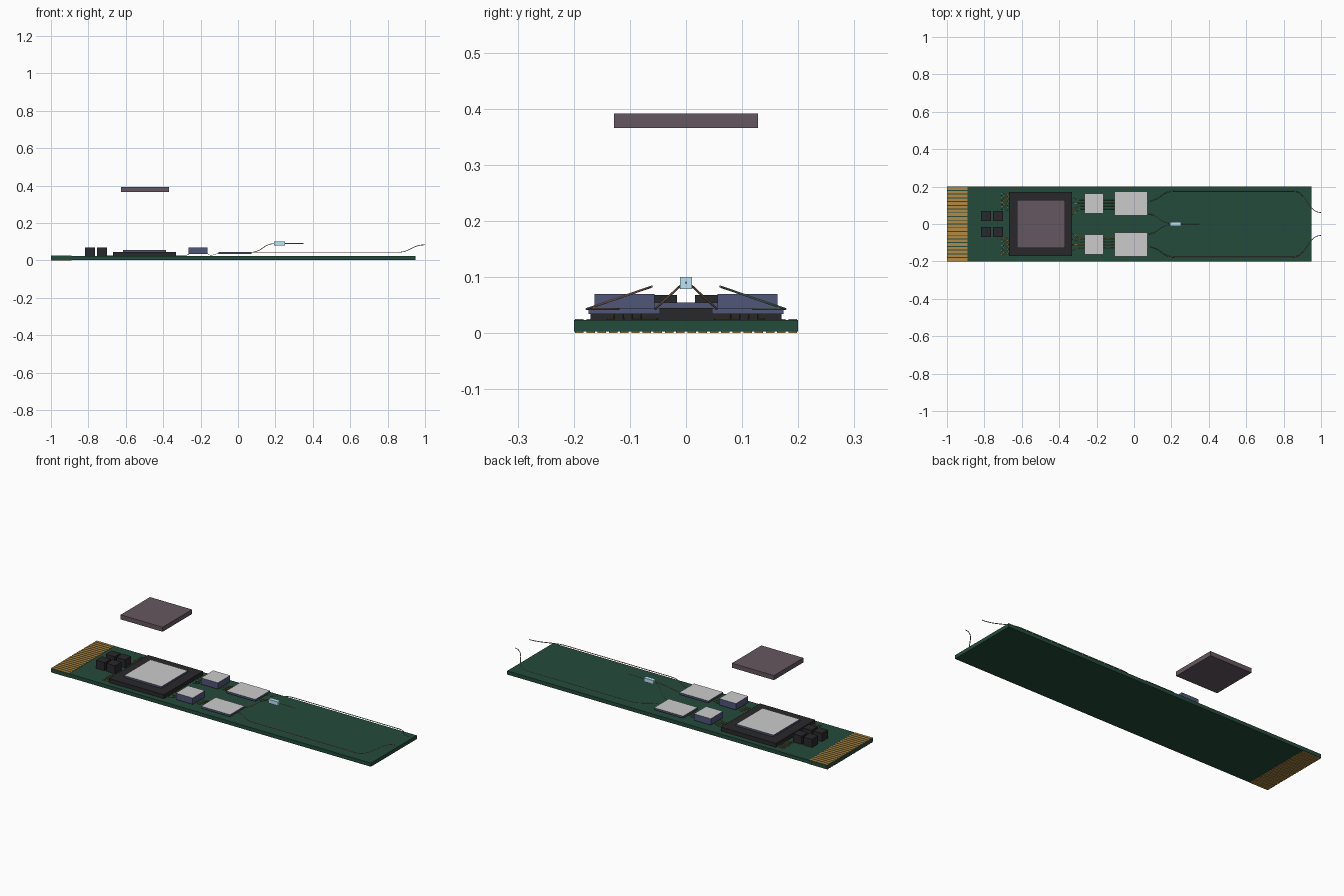
import bpy, bmesh
from mathutils import Vector

if "Cube" in bpy.data.objects:
    bpy.data.objects.remove(bpy.data.objects["Cube"])


def material(name, rgb):
    m = bpy.data.materials.new(name)
    m.diffuse_color = (*rgb, 1)
    m.use_nodes = True
    m.node_tree.nodes["Principled BSDF"].inputs["Base Color"].default_value = m.diffuse_color
    return m


GREEN = material("board_green", (0.018, 0.07, 0.045))
GOLD = material("gold", (0.45, 0.26, 0.06))
BLACK = material("black_package", (0.022, 0.022, 0.025))
BLUE = material("blue_silicon", (0.08, 0.095, 0.19))
METAL = material("grey_top", (0.8, 0.8, 0.8))
LID = material("lid", (0.13, 0.095, 0.115))
SKY = material("pale_blue", (0.5, 0.78, 0.9))
PINK = material("fibre_pink", (0.5, 0.27, 0.22))
JADE = material("fibre_green", (0.25, 0.42, 0.33))
TAN = material("fibre_tan", (0.45, 0.3, 0.18))


def boxes(name, ranges, mat, top=None):
    """One mesh of boxes, each (x0, x1, y0, y1, z0, z1); optional top-face material."""
    bm = bmesh.new()
    for x0, x1, y0, y1, z0, z1 in ranges:
        for v in bmesh.ops.create_cube(bm, size=1)["verts"]:
            v.co = Vector((x1 if v.co.x > 0 else x0,
                           y1 if v.co.y > 0 else y0,
                           z1 if v.co.z > 0 else z0))
    bm.normal_update()
    me = bpy.data.meshes.new(name)
    me.materials.append(mat)
    if top:
        me.materials.append(top)
        for f in bm.faces:
            f.material_index = 1 if f.normal.z > 0.9 else 0
    bm.to_mesh(me)
    bm.free()
    ob = bpy.data.objects.new(name, me)
    bpy.context.collection.objects.link(ob)
    return ob


def wires(name, paths, mat, r, lean=0.5):
    """Round wires through points; every handle runs along x, giving S bends."""
    cu = bpy.data.curves.new(name, "CURVE")
    cu.dimensions = "3D"
    cu.bevel_depth = r
    cu.bevel_resolution = 1
    cu.resolution_u = 10
    cu.use_fill_caps = True
    for pts in paths:
        sp = cu.splines.new("BEZIER")
        sp.bezier_points.add(len(pts) - 1)
        for i, (bp, p) in enumerate(zip(sp.bezier_points, pts)):
            bp.handle_left_type = bp.handle_right_type = "FREE"
            before = p[0] - pts[i - 1][0] if i else 0.01
            after = pts[i + 1][0] - p[0] if i + 1 < len(pts) else 0.01
            bp.co = p
            bp.handle_left = Vector(p) - Vector((before * lean, 0, 0))
            bp.handle_right = Vector(p) + Vector((after * lean, 0, 0))
    cu.materials.append(mat)
    ob = bpy.data.objects.new(name, cu)
    bpy.context.collection.objects.link(ob)
    bpy.ops.object.select_all(action="DESELECT")
    ob.select_set(True)
    bpy.context.view_layer.objects.active = ob
    bpy.ops.object.convert(target="MESH")
    bpy.ops.object.shade_smooth_by_angle()


TOP = 0.023

# Circuit board and edge contacts on both faces
boxes("circuit_board", [(-1, 0.95, -0.2, 0.2, 0.003, TOP)], GREEN)
fingers = [-0.19 + 0.02 * i for i in range(20)]
boxes("contacts_top", [(-1, -0.89, y - 0.0075, y + 0.0075, TOP - 0.002, TOP + 0.002)
                       for y in fingers], GOLD)
boxes("contacts_bottom", [(-1, -0.89, y - 0.0075, y + 0.0075, 0, 0.004)
                          for y in fingers], GOLD)

# Main processor with its die and the lifted lid
boxes("processor_package", [(-0.668, -0.332, -0.17, 0.17, TOP, 0.045)], BLACK)
boxes("processor_die", [(-0.614, -0.386, -0.115, 0.115, 0.045, 0.055)], BLUE, METAL)
boxes("lifted_lid", [(-0.626, -0.37, -0.128, 0.128, 0.366, 0.391)], LID)

# Four small power blocks
boxes("power_blocks", [(x, x + 0.053, y, y + 0.053, TOP, 0.068)
                       for x in (-0.817, -0.753) for y in (-0.069, 0.016)], BLACK)

# Parts repeated on each side of the centre line
for side, label, fibre in ((1, "left", JADE), (-1, "right", PINK)):
    def span(a, b):
        return (a, b) if side > 0 else (-b, -a)

    boxes("driver_chip_" + label,
          [(-0.265, -0.162, *span(0.056, 0.163), 0.035, 0.07)], BLUE, METAL)
    boxes("optical_chip_" + label,
          [(-0.104, 0.073, *span(0.046, 0.174), 0.034, 0.045)], BLUE, METAL)

    # Fine gold traces: contacts to processor, processor to driver, driver to optics
    z = TOP + 0.002
    wires("contact_traces_" + label,
          [[(-0.71, side * (0.08 + 0.012 * i), z), (-0.665, side * (0.074 + 0.012 * i), z)]
           for i in range(8)], GOLD, 0.0013)
    wires("driver_traces_" + label,
          [[(-0.335, side * (0.05 + 0.03 * i), z), (-0.285, side * (0.08 + 0.016 * i), z),
            (-0.255, side * (0.08 + 0.016 * i), 0.035)] for i in range(4)], GOLD, 0.0013)
    wires("optical_traces_" + label,
          [[(-0.17, side * (0.08 + 0.016 * i), 0.036), (-0.145, side * (0.08 + 0.016 * i), z + 0.003),
            (-0.1, side * (0.08 + 0.016 * i), 0.036)] for i in range(4)], GOLD, 0.0013)

    # Long output fibre along the edge, and feed fibre to the splitter
    wires("output_fibre_" + label,
          [[(0.065, side * 0.12, 0.043), (0.22, side * 0.177, 0.043),
            (0.85, side * 0.177, 0.043), (1.0, side * 0.061, 0.083)]], fibre, 0.002)
    wires("feed_fibre_" + label,
          [[(0.065, side * 0.055, 0.043), (0.2, side * 0.004, 0.09)]], TAN, 0.002)

# Splitter block and incoming fibre
boxes("fibre_splitter", [(0.192, 0.25, -0.0105, 0.0105, 0.079, 0.1)], SKY)
wires("input_fibre", [[(0.245, 0, 0.09), (0.35, 0, 0.09)]], TAN, 0.002)
